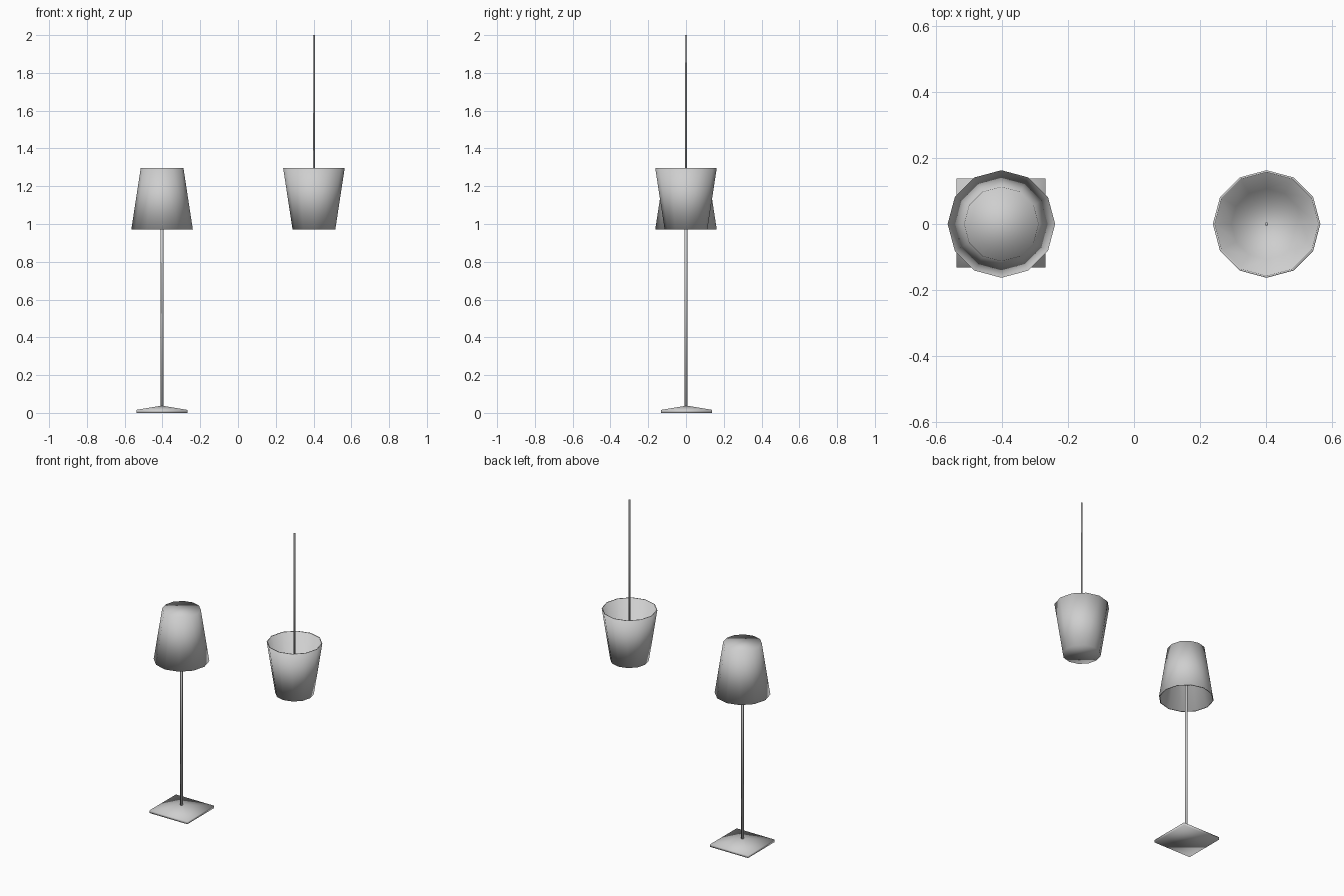
import bpy, bmesh, math

cube = bpy.data.objects.get("Cube")
if cube:
    bpy.data.objects.remove(cube, do_unlink=True)

grey = bpy.data.materials.new("light grey")
grey.use_nodes = True
colour = (0.62, 0.62, 0.62, 1)
grey.diffuse_color = colour
grey.node_tree.nodes["Principled BSDF"].inputs["Base Color"].default_value = colour


def turned(name, profile, sides, centre, turn=0.0):
    """Sweep (radius, height) points around z and cap both ends."""
    bm = bmesh.new()
    rings = []
    for radius, z in profile:
        angles = [turn + math.tau * i / sides for i in range(sides)]
        rings.append([bm.verts.new((radius * math.cos(a), radius * math.sin(a), z))
                      for a in angles])
    for low, high in zip(rings, rings[1:]):
        for i in range(sides):
            j = (i + 1) % sides
            bm.faces.new((low[i], low[j], high[j], high[i]))
    bm.faces.new(rings[0])
    bm.faces.new(rings[-1])
    bmesh.ops.recalc_face_normals(bm, faces=bm.faces)
    for face in bm.faces:
        face.smooth = True
    mesh = bpy.data.meshes.new(name)
    bm.to_mesh(mesh)
    bm.free()
    mesh.materials.append(grey)
    obj = bpy.data.objects.new(name, mesh)
    obj.location = (centre[0], centre[1], 0)
    bpy.context.collection.objects.link(obj)
    return obj


LAMP, PENDANT = (-0.402, 0), (0.402, 0)
LOW, HIGH = 0.97, 1.297
WALL = 0.006

# Thin-walled shade: closed narrow end, open wide end
shade = [(0.113, HIGH), (0.163, LOW), (0.163 - WALL, LOW), (0.113 - WALL, HIGH - WALL)]
upside_down = [(r, LOW + HIGH - z) for r, z in shade]

# Floor lamp
turned("lamp_base", [(0.191, 0), (0.191, 0.016), (0.012, 0.037)], 4, (-0.403, 0.003), math.pi / 4)
turned("lamp_pole", [(0.008, 0.03), (0.008, HIGH - WALL)], 8, LAMP)
turned("lamp_shade", shade, 12, LAMP)

# Hanging lamp
turned("pendant_shade", upside_down, 12, PENDANT)
turned("pendant_cord", [(0.005, LOW + WALL), (0.005, 2)], 8, PENDANT)
